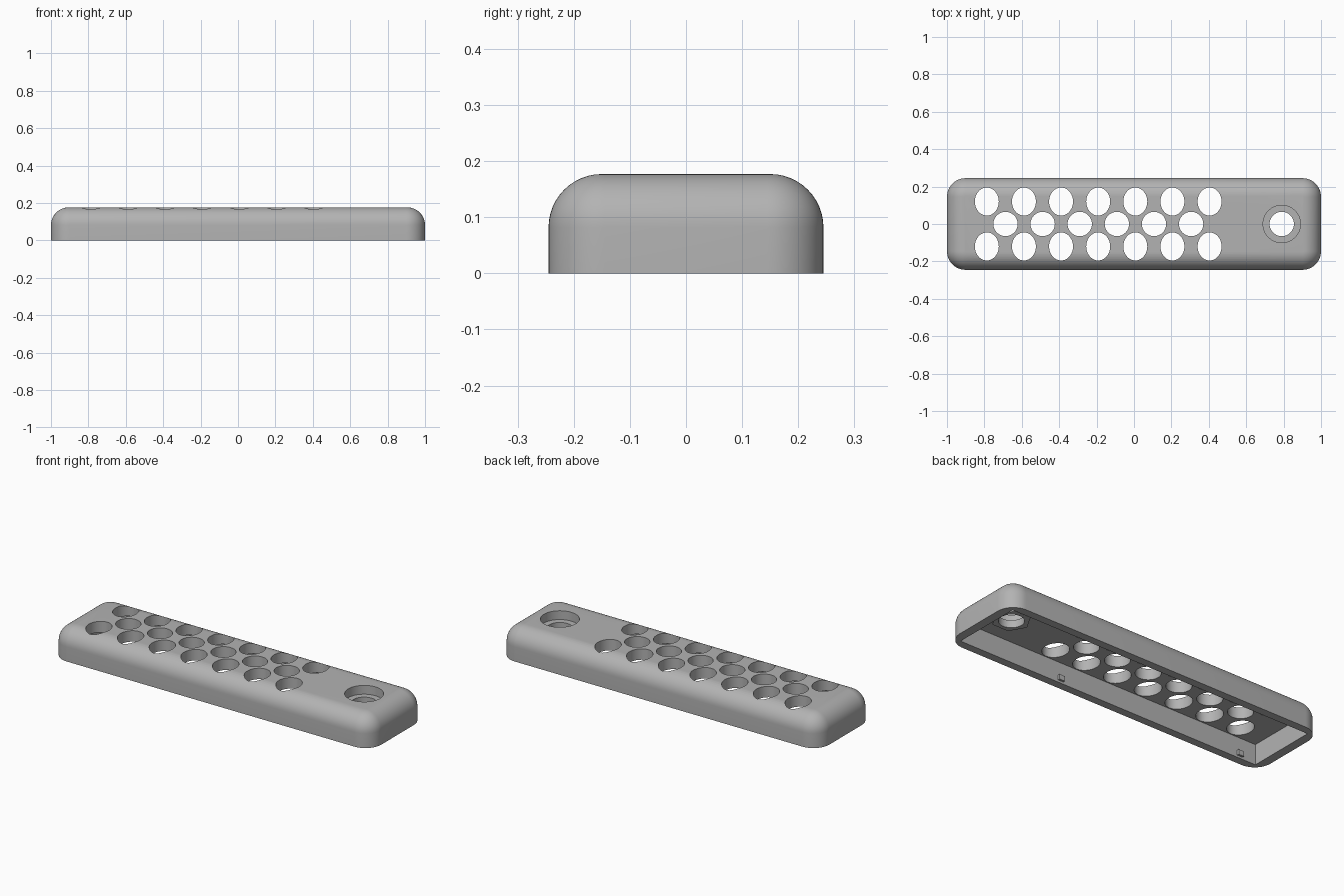
import bpy, bmesh, math

if "Cube" in bpy.data.objects:
    bpy.data.objects.remove(bpy.data.objects["Cube"])

W, D, H = 1.0, 0.245, 0.177      # half length, half depth, height
R, F = 0.10, 0.095               # corner radius, top edge fillet
CEIL = 0.115                     # cavity ceiling
BOLT_X = 0.79

grey = bpy.data.materials.new("plain grey")
grey.diffuse_color = (0.45, 0.45, 0.45, 1)
grey.use_nodes = True
grey.node_tree.nodes["Principled BSDF"].inputs["Base Color"].default_value = grey.diffuse_color


def make(name, bm):
    bmesh.ops.recalc_face_normals(bm, faces=bm.faces)
    me = bpy.data.meshes.new(name)
    bm.to_mesh(me)
    bm.free()
    ob = bpy.data.objects.new(name, me)
    bpy.context.collection.objects.link(ob)
    me.materials.append(grey)
    return ob


def prism(bm, x, y, rx, ry, z0, z1, n=48, turn=0.0):
    """Closed vertical prism with an elliptical or polygonal outline."""
    rings = []
    for z in (z0, z1):
        rings.append([bm.verts.new((x + rx * math.cos(turn + math.tau * i / n),
                                    y + ry * math.sin(turn + math.tau * i / n), z))
                      for i in range(n)])
    a, b = rings
    bm.faces.new(a[::-1])
    bm.faces.new(b)
    for i in range(n):
        j = (i + 1) % n
        bm.faces.new((a[i], a[j], b[j], b[i]))


def box(bm, x0, x1, y0, y1, z0, z1):
    v = bmesh.ops.create_cube(bm, size=1)["verts"]
    for p in v:
        p.co = ((x0 + x1) / 2 + p.co.x * (x1 - x0),
                (y0 + y1) / 2 + p.co.y * (y1 - y0),
                (z0 + z1) / 2 + p.co.z * (z1 - z0))


def combine(target, tool, op):
    """Apply a boolean and remove the helper."""
    tool.hide_render = True
    m = target.modifiers.new(tool.name, "BOOLEAN")
    m.operation, m.object, m.solver = op, tool, "EXACT"
    bpy.context.view_layer.objects.active = target
    bpy.ops.object.modifier_apply(modifier=m.name)
    bpy.data.objects.remove(tool)


# Outer shell: stacked rounded rectangles with a filleted top edge
bm = bmesh.new()
levels = [(0.0, 0.0)]
STEPS, SEG = 12, 12
for k in range(STEPS + 1):
    t = math.pi / 2 * k / STEPS
    levels.append((F * (1 - math.cos(t)), H - F + F * math.sin(t)))
rings = []
for off, z in levels:
    ring = []
    for q, (sx, sy) in enumerate(((1, 1), (-1, 1), (-1, -1), (1, -1))):
        for i in range(SEG + 1):
            a = math.pi / 2 * (q + i / SEG)
            ring.append(bm.verts.new((sx * (W - R) + (R - off) * math.cos(a),
                                      sy * (D - R) + (R - off) * math.sin(a), z)))
    rings.append(ring)
for a, b in zip(rings, rings[1:]):
    for i in range(len(a)):
        j = (i + 1) % len(a)
        bm.faces.new((a[i], a[j], b[j], b[i]))
bm.faces.new(rings[0][::-1])
bm.faces.new(rings[-1])
cover = make("vented_cover", bm)

# Open cavity underneath
bm = bmesh.new()
box(bm, -0.95, 0.95, -0.2, 0.2, -0.1, CEIL)
combine(cover, make("cavity_cutter", bm), "DIFFERENCE")

# Hexagonal boss under the bolt hole
bm = bmesh.new()
prism(bm, BOLT_X, 0, 0.1, 0.1, 0.085, CEIL + 0.01, 6)
combine(cover, make("hex_boss", bm), "UNION")

# Vent holes in three staggered rows, plus the bolt hole
bm = bmesh.new()
for i in range(7):
    for y in (-0.12, 0.12):
        prism(bm, -0.787 + 0.1985 * i, y, 0.064, 0.075, 0.05, 0.3)
for i in range(6):
    prism(bm, -0.687 + 0.1985 * i, 0, 0.065, 0.065, 0.05, 0.3)
prism(bm, BOLT_X, 0, 0.065, 0.065, 0.05, 0.3)
combine(cover, make("hole_cutter", bm), "DIFFERENCE")

# Counterbore for the bolt head
bm = bmesh.new()
prism(bm, BOLT_X, 0, 0.1, 0.1, H - 0.05, 0.3, 64)
combine(cover, make("counterbore_cutter", bm), "DIFFERENCE")

# Small snap nubs inside the long walls
bm = bmesh.new()
for x in (-0.85, 0.305):
    for s in (-1, 1):
        ys = sorted((s * 0.21, s * 0.188))
        box(bm, x - 0.017, x + 0.017, ys[0], ys[1], 0.012, 0.04)
make("snap_nubs", bm)

# Smooth shading with sharp hole rims
bpy.ops.object.select_all(action="DESELECT")
cover.select_set(True)
bpy.context.view_layer.objects.active = cover
bpy.ops.object.shade_smooth_by_angle(angle=math.radians(30))
